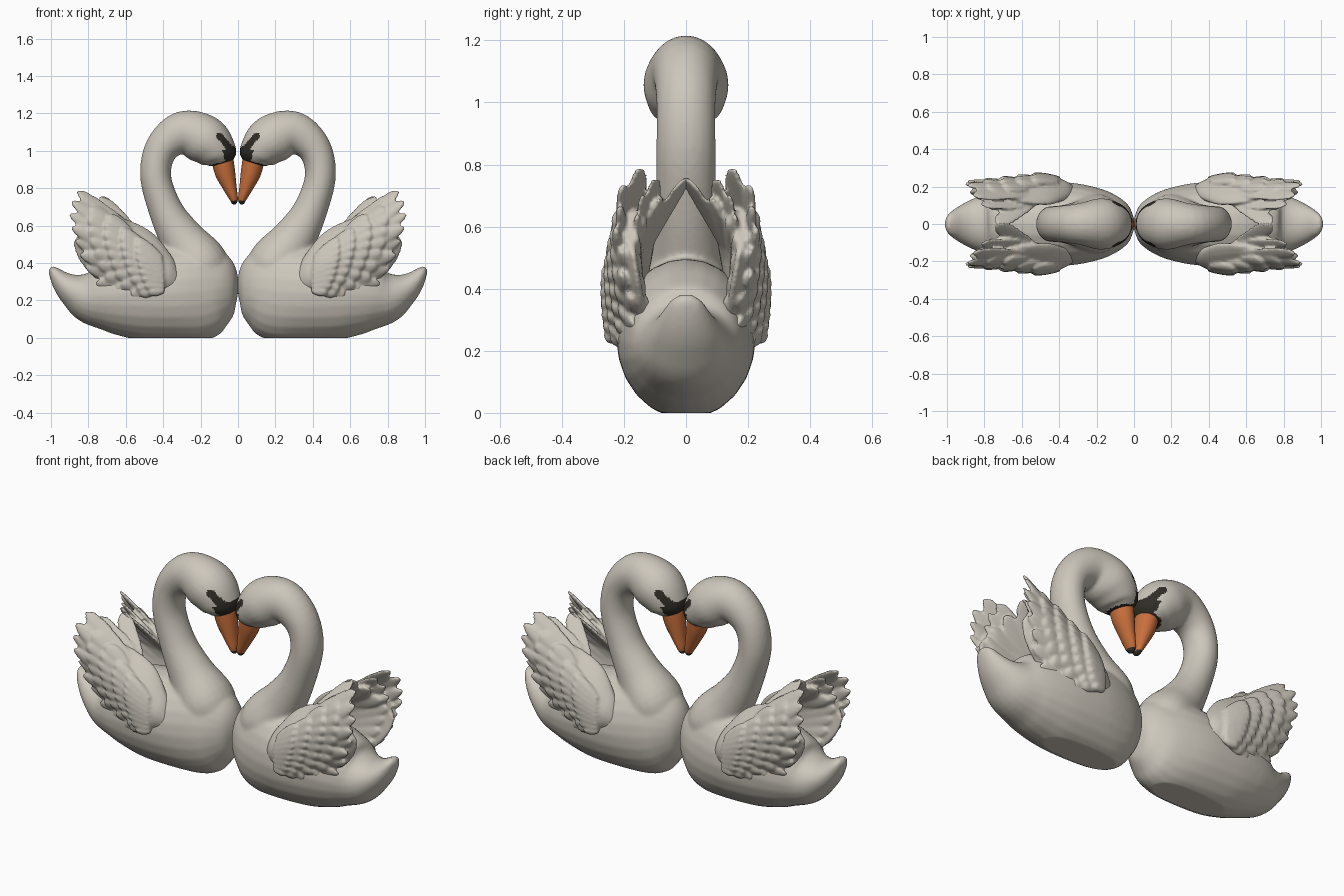
import bpy, bmesh, math
from mathutils import Vector

cube = bpy.data.objects.get("Cube")
if cube:
    bpy.data.objects.remove(cube)


def material(name, colour):
    m = bpy.data.materials.new(name)
    m.use_nodes = True
    m.diffuse_color = (*colour, 1)
    m.node_tree.nodes["Principled BSDF"].inputs["Base Color"].default_value = (*colour, 1)
    return m


WHITE = material("warm_white", (0.61, 0.57, 0.5))
BLACK = material("mask_black", (0.03, 0.026, 0.02))
ORANGE = material("beak_orange", (0.58, 0.16, 0.045))


def spline(stations, steps):
    """Smooth curve through stations of any number of values."""
    pts = [stations[0], *stations, stations[-1]]
    out = []
    for i in range(len(stations) - 1):
        a, b, c, d = pts[i:i + 4]
        for s in range(steps):
            t = s / steps
            out.append([0.5 * (2 * q + (r - p) * t + (2 * p - 5 * q + 4 * r - w) * t * t
                               + (3 * q - p - 3 * r + w) * t ** 3)
                        for p, q, r, w in zip(a, b, c, d)])
    out.append(list(stations[-1]))
    return out


def loft(bm, stations, sides=24, steps=5):
    """Oval tube through (x, y, z, radius in the xz plane, radius in y)."""
    path = spline(stations, steps)
    rings = []
    for i, (x, y, z, rp, ry) in enumerate(path):
        a, b = path[max(i - 1, 0)], path[min(i + 1, len(path) - 1)]
        across = Vector((a[2] - b[2], 0, b[0] - a[0])).normalized()
        ring = []
        for k in range(sides):
            ang = math.tau * k / sides
            p = Vector((x, y, z)) + across * max(rp, 0.004) * math.cos(ang)
            p.y += max(ry, 0.004) * math.sin(ang)
            ring.append(bm.verts.new(p))
        rings.append(ring)
    for r0, r1 in zip(rings, rings[1:]):
        for k in range(sides):
            n = (k + 1) % sides
            bm.faces.new((r0[k], r0[n], r1[n], r1[k]))
    bm.faces.new(rings[0])
    bm.faces.new(rings[-1])


def make(name, bm, mats):
    bmesh.ops.recalc_face_normals(bm, faces=bm.faces[:])
    mesh = bpy.data.meshes.new(name)
    bm.to_mesh(mesh)
    bm.free()
    obj = bpy.data.objects.new(name, mesh)
    bpy.context.scene.collection.objects.link(obj)
    for m in mats:
        mesh.materials.append(m)
    return obj


def fuse(obj, voxel, rounds):
    """Merge overlapping pieces into one softly blended skin."""
    rm = obj.modifiers.new("Fuse", 'REMESH')
    rm.mode = 'VOXEL'
    rm.voxel_size = voxel
    sm = obj.modifiers.new("Soften", 'SMOOTH')
    sm.iterations = rounds
    graph = bpy.context.evaluated_depsgraph_get()
    graph.update()
    mesh = bpy.data.meshes.new_from_object(obj.evaluated_get(graph))
    mats = list(obj.data.materials)
    obj.modifiers.clear()
    obj.data = mesh
    mesh.materials.clear()
    for m in mats:
        mesh.materials.append(m)


def finish(obj, both_sides=False):
    obj.data.shade_smooth()
    mod = obj.modifiers.new("Pair", 'MIRROR')
    mod.use_axis = (True, both_sides, False)
    mod.use_mirror_merge = False


def flat(rows):
    return [(x, 0, z, rp, ry) for x, z, rp, ry in rows]


# Body with upturned tail, then the curved neck and head
bm = bmesh.new()
loft(bm, flat([(0, .27, .05, .03), (.03, .27, .15, .1), (.1, .265, .22, .155),
               (.2, .25, .265, .195), (.35, .24, .26, .222), (.55, .24, .25, .22),
               (.7, .23, .205, .195), (.8, .225, .15, .16), (.88, .255, .095, .125),
               (.94, .3, .06, .09), (.985, .355, .03, .055), (.995, .38, .012, .025)]))
loft(bm, flat([(.15, .27, .12, .12), (.2, .39, .15, .16), (.3, .53, .12, .12),
               (.385, .68, .092, .1), (.44, .86, .083, .096), (.41, 1.01, .09, .096),
               (.3, 1.095, .116, .11), (.18, 1.06, .132, .138), (.105, .985, .105, .118),
               (.085, .945, .075, .085), (.08, .93, .05, .06)]))
bodies = make("swan_bodies", bm, [WHITE, BLACK])
fuse(bodies, .01, 8)
for v in bodies.data.vertices:
    v.co.z = max(v.co.z, 0)


# Dark face mask: a patch above the beak and a stripe to each eye
def masked(c):
    p = Vector((c.x - .075, c.z - .92))
    up, back = p.dot(Vector((.27, .96))), p.dot(Vector((.96, -.27)))
    if c.z < .85 or c.x > .16:
        return False
    stripe = Vector((.07, .08))
    q = Vector((c.x - .03, c.z - 1))
    t = min(max(q.dot(stripe) / stripe.length_squared, 0), 1)
    near_eye = (q - stripe * t).length < .017 and abs(c.y) > .03
    return near_eye or up < .022 or (back < -.012 and up < .085)


for f in bodies.data.polygons:
    f.material_index = int(masked(f.center))
finish(bodies)

# Beaks with dark tips
bm = bmesh.new()
loft(bm, flat([(.082, .945, .058, .068), (.068, .88, .054, .06), (.042, .8, .036, .045),
               (.023, .745, .023, .034), (.02, .722, .015, .022), (.019, .712, .005, .008)]))
beaks = make("beaks", bm, [ORANGE, BLACK])
for f in beaks.data.polygons:
    f.material_index = int(f.center.z < .732)
finish(beaks)


# Wings: a padded shell covered by fanned rows of feathers
def feather(bm, root, tip, y0, y1, width, thick):
    rows = []
    for t, w in ((0, .35), (.3, .85), (.65, 1), (.88, .8), (.97, .42), (1, .1)):
        x, z = root.lerp(tip, t)
        rows.append((x, y0 + (y1 - y0) * t, z, width * w, thick * (.4 + .6 * w)))
    loft(bm, rows, 12, 3)


bm = bmesh.new()
loft(bm, [(.32, .17, .3, .04, .03), (.39, .185, .325, .11, .055), (.52, .19, .385, .18, .062),
          (.65, .19, .46, .185, .045), (.76, .185, .53, .15, .028), (.83, .18, .58, .09, .015)])
shoulder_low, shoulder_top = Vector((.4, .25)), Vector((.42, .44))
tips = [Vector(t) for t in ((.86, .785), (.89, .73), (.9, .66), (.89, .59), (.87, .52),
                            (.845, .445), (.81, .37), (.76, .29), (.68, .22))]
count = len(tips)
for i, tip in enumerate(tips):
    root = shoulder_top.lerp(shoulder_low, i / (count - 1))
    # flight feathers, outside and inside
    feather(bm, root, tip, .2, .215 + .012 * (i % 2), .042, .017)
    feather(bm, root, root.lerp(tip, .9), .15, .16, .042, .014)
    # overlapping covert rows
    nxt = tips[min(i + 1, count - 1)]
    for row, reach in enumerate((.8, .62, .44, .27)):
        goal = tip.lerp(nxt, .5 * ((row + 1) % 2))
        end = root.lerp(goal, reach)
        start = root.lerp(goal, reach - .3)
        lift = .228 + .01 * row
        feather(bm, start, end, lift - .015, lift + .006, .036 - .004 * row, .018)
# inner feathers rising over the back
for k in range(3):
    feather(bm, Vector((.5, .5)), Vector((.74 + .04 * k, .755 - .07 * k)),
            .16, .1 + .02 * k, .04, .015)
# curl the wing around the body, leaning in at the top
for v in bm.verts:
    d = (v.co.x - .4) * -.52 + (v.co.z - .33) * .85
    v.co.y -= (2.8 if d > 0 else 1.2) * d * d
wings = make("wings", bm, [WHITE])
fuse(wings, .0085, 2)
finish(wings, True)
